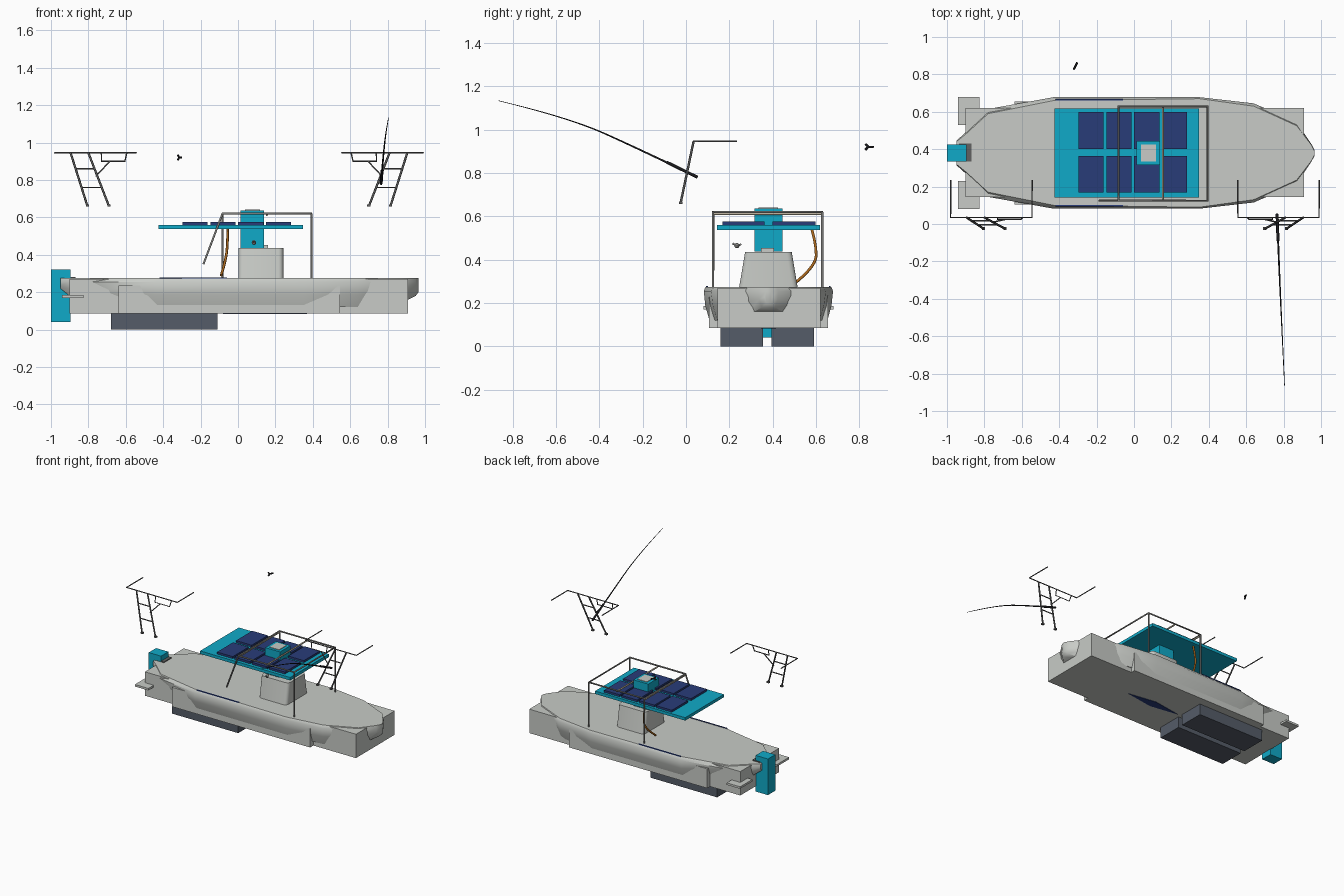
import bpy, bmesh, math
from mathutils import Vector

cube = bpy.data.objects.get("Cube")
if cube:
    bpy.data.objects.remove(cube, do_unlink=True)


def material(name, r, g, b):
    m = bpy.data.materials.new(name)
    m.use_nodes = True
    m.diffuse_color = (r, g, b, 1)
    m.node_tree.nodes["Principled BSDF"].inputs["Base Color"].default_value = (r, g, b, 1)
    return m


GREY = material("hull grey", .58, .60, .57)
CYAN = material("cyan", .005, .40, .58)
NAVY = material("navy", .022, .045, .19)
SLATE = material("slate", .09, .107, .138)
METAL = material("dark metal", .12, .12, .12)
STEEL = material("rail steel", .23, .23, .22)
ORANGE = material("cable orange", .5, .17, .015)
BLACK = material("black", .01, .01, .012)
TAN = material("tan", .5, .45, .35)
CY = .38  # centreline of the boat


def finish(name, bm, mat, smooth=False):
    bmesh.ops.recalc_face_normals(bm, faces=bm.faces)
    me = bpy.data.meshes.new(name)
    bm.to_mesh(me)
    bm.free()
    me.materials.append(mat)
    ob = bpy.data.objects.new(name, me)
    bpy.context.collection.objects.link(ob)
    if smooth:
        bpy.ops.object.select_all(action='DESELECT')
        ob.select_set(True)
        bpy.context.view_layer.objects.active = ob
        bpy.ops.object.shade_smooth_by_angle(angle=math.radians(40))
    return ob


def box(name, x, y, z, mat):
    bm = bmesh.new()
    bmesh.ops.create_cube(bm, size=1)
    for v in bm.verts:
        v.co = [r[0] + (c + .5) * (r[1] - r[0]) for c, r in zip(v.co, (x, y, z))]
    return finish(name, bm, mat)


def tube(name, points, radius, mat, tip=1.0, curved=False):
    cu = bpy.data.curves.new(name, 'CURVE')
    cu.dimensions = '3D'
    cu.bevel_depth = radius
    cu.bevel_resolution = 1
    cu.use_fill_caps = True
    sp = cu.splines.new('NURBS' if curved else 'POLY')
    sp.points.add(len(points) - 1)
    for i, p in enumerate(points):
        sp.points[i].co = (*p, 1)
        sp.points[i].radius = 1 + (tip - 1) * i / (len(points) - 1)
    if curved:
        sp.use_endpoint_u = True
        sp.order_u = 3
    cu.materials.append(mat)
    ob = bpy.data.objects.new(name, cu)
    bpy.context.collection.objects.link(ob)
    return ob


# Flared hull lofted along x: station, deck half width, widest, lower half width, lower height
stations = [(-.95, .06, .065, .05, .22), (-.9, .1, .11, .08, .18),
            (-.78, .21, .235, .18, .14), (-.43, .28, .298, .272, .12),
            (.35, .29, .298, .272, .12), (.64, .25, .265, .235, .12),
            (.87, .145, .165, .1, .14), (.95, .04, .045, .03, .18), (.965, .01, .012, .01, .2)]
bm = bmesh.new()
rings = []
for x, top, wide, low, z in stations:
    half = [(top, .275), (wide, .255), ((wide + low) / 2 + .006, (.255 + z) / 2), (low, z)]
    section = half + [(-w, h) for w, h in reversed(half)]
    rings.append([bm.verts.new((x, CY + w, h)) for w, h in section])
for a, b in zip(rings, rings[1:]):
    for i in range(len(a)):
        j = (i + 1) % len(a)
        bm.faces.new((a[i], a[j], b[j], b[i]))
bm.faces.new(rings[0])
bm.faces.new(rings[-1])
finish("flared_hull", bm, GREY, True)

# Box sections of the hull
box("long_hull_box", (-.9, .91), (.145, .62), (.085, .27), GREY)
box("wide_hull_box", (-.64, .545), (.105, .655), (.085, .235), GREY)
for side in (-1, 1):
    label = "left" if side > 0 else "right"
    box("keel_block_" + label, (-.68, -.11),
        sorted((CY - .005 + side * .02, CY - .005 + side * .215)), (0, .086), SLATE)
    box("trim_tab_" + label, (-.94, -.825),
        sorted((CY + side * .15, CY + side * .3)), (.17, .186), GREY)
    yy = CY + side * .283
    box("deck_stripe_" + label, (-.42, -.06), (yy - .004, yy + .004), (.272, .279), NAVY)

# Diamond plate under the hull
bm = bmesh.new()
bmesh.ops.create_cone(bm, cap_ends=True, segments=4, radius1=1, radius2=1, depth=.004)
for v in bm.verts:
    v.co = (.145 + v.co.x * .225, CY + v.co.y * .035, .084 + v.co.z)
finish("bottom_plate", bm, NAVY)

# Stern motor
box("motor", (-1, -.895), (.335, .425), (.04, .32), CYAN)
box("motor_bracket", (-.935, -.87), (.335, .43), (.235, .281), METAL)

# Helm console, tapered across the boat and softly rounded
bm = bmesh.new()
bmesh.ops.create_cube(bm, size=1)
for v in bm.verts:
    spread = .215 if v.co.z > 0 else .27
    v.co = (.122 + v.co.x * .24, CY + v.co.y * spread, .354 + v.co.z * .164)
upright = [e for e in bm.edges if abs(e.verts[0].co.z - e.verts[1].co.z) > .1]
bmesh.ops.bevel(bm, geom=upright, offset=.025, segments=3, affect='EDGES', profile=.5)
finish("console", bm, GREY, True)
box("console_instrument", (.13, .16), (.345, .405), (.434, .453), GREY)

# Small helm wheel
bm = bmesh.new()
bmesh.ops.create_uvsphere(bm, u_segments=8, v_segments=6, radius=.012)
bmesh.ops.translate(bm, verts=bm.verts, vec=(.085, .235, .465))
finish("control_knob", bm, STEEL, True)
tube("control_lever", [(.085, .215, .475), (.085, .235, .462), (.085, .255, .472)], .005, STEEL)

# Roof, solar panels and tower
box("roof", (-.425, .347), (.143, .617), (.537, .56), CYAN)
for c in range(4):
    for r, (y0, y1) in enumerate(((.168, .363), (.4, .598))):
        x0 = -.297 + c * .149
        box(f"solar_panel_{c}_{r}", (x0, x0 + .134), (y0, y1), (.558, .576), NAVY)
box("tower", (.013, .14), (.315, .445), (.437, .637), CYAN)
box("tower_lid", (.037, .118), (.335, .425), (.63, .641), GREY)

# Rail frame over the roof
FRONT, BACK, STERN, BOW, TOP = .125, .628, -.083, .393, .62
tube("rail_ring", [(STERN, FRONT, TOP), (BOW, FRONT, TOP), (BOW, BACK, TOP),
                   (STERN, BACK, TOP), (STERN, FRONT, TOP)], .006, STEEL)
for name, foot, head in (("bow_front", (BOW, FRONT, .27), (BOW, FRONT, TOP)),
                         ("bow_back", (BOW, BACK, .27), (BOW, BACK, TOP)),
                         ("stern_back", (STERN, BACK, .27), (STERN, BACK, TOP)),
                         ("stern_front", (-.185, FRONT, .35), (STERN, FRONT, TOP))):
    tube("post_" + name, [foot, head], .006, STEEL)
for i, x in enumerate((STERN, .155)):
    tube(f"cross_bar_{i}", [(x, FRONT, .612), (x, BACK, .612)], .006, TAN)

# Power cable
tube("cable", [(-.055, .58, .54), (-.055, .6, .47), (-.065, .6, .37), (-.09, .5, .29)],
     .007, ORANGE, curved=True)

# Ladder-like stands, mirrored
for label, s in (("right", -1), ("left", 1)):
    def at(x, z):
        # Stand leans along y with height
        return (.005 + s * x, -.025 + (z - .66) * .21, z)

    def arm(x):
        return (.005 + s * x, .235, .945)

    tube("stand_top_" + label, [arm(.985), at(.985, .945), at(.55, .945), arm(.55)], .004, METAL)
    for i, (head, foot) in enumerate(((.9, .81), (.805, .695))):
        tube(f"stand_leg_{label}_{i}", [at(head, .945), at(foot, .66)], .006, METAL)
        fx, fy, fz = at(foot, .663)
        box(f"stand_foot_{label}_{i}", (fx - .009, fx + .009), (fy - .009, fy + .009),
            (fz - .006, fz + .006), METAL)
    for i, z in enumerate((.86, .76)):
        t = (.945 - z) / .285
        tube(f"stand_rung_{label}_{i}", [at(.9 - .09 * t, z), at(.805 - .11 * t, z)], .004, METAL)
    tube("stand_loop_" + label, [at(.735, .945), at(.735, .9), at(.61, .9), at(.6, .945)],
         .004, METAL)
    tube("stand_brace_" + label, [at(.69, .9), at(.765, .82)], .004, METAL)

# Bent rod with a thicker handle
tube("rod", [(.765, .053, .78), (.775, -.215, .91), (.79, -.54, 1.055), (.805, -.865, 1.133)],
     .006, BLACK, tip=.25, curved=True)
tube("rod_handle", [(.765, .053, .78), (.77, -.09, .85)], .008, BLACK)

# Small loose propeller
centre = Vector((-.315, .84, .92))
for i in range(3):
    a = i * math.tau / 3
    tip = centre + Vector((.012 * math.cos(a), .024 * math.cos(a), .015 * math.sin(a)))
    tube(f"propeller_blade_{i}", [centre, tip], .006, BLACK)
